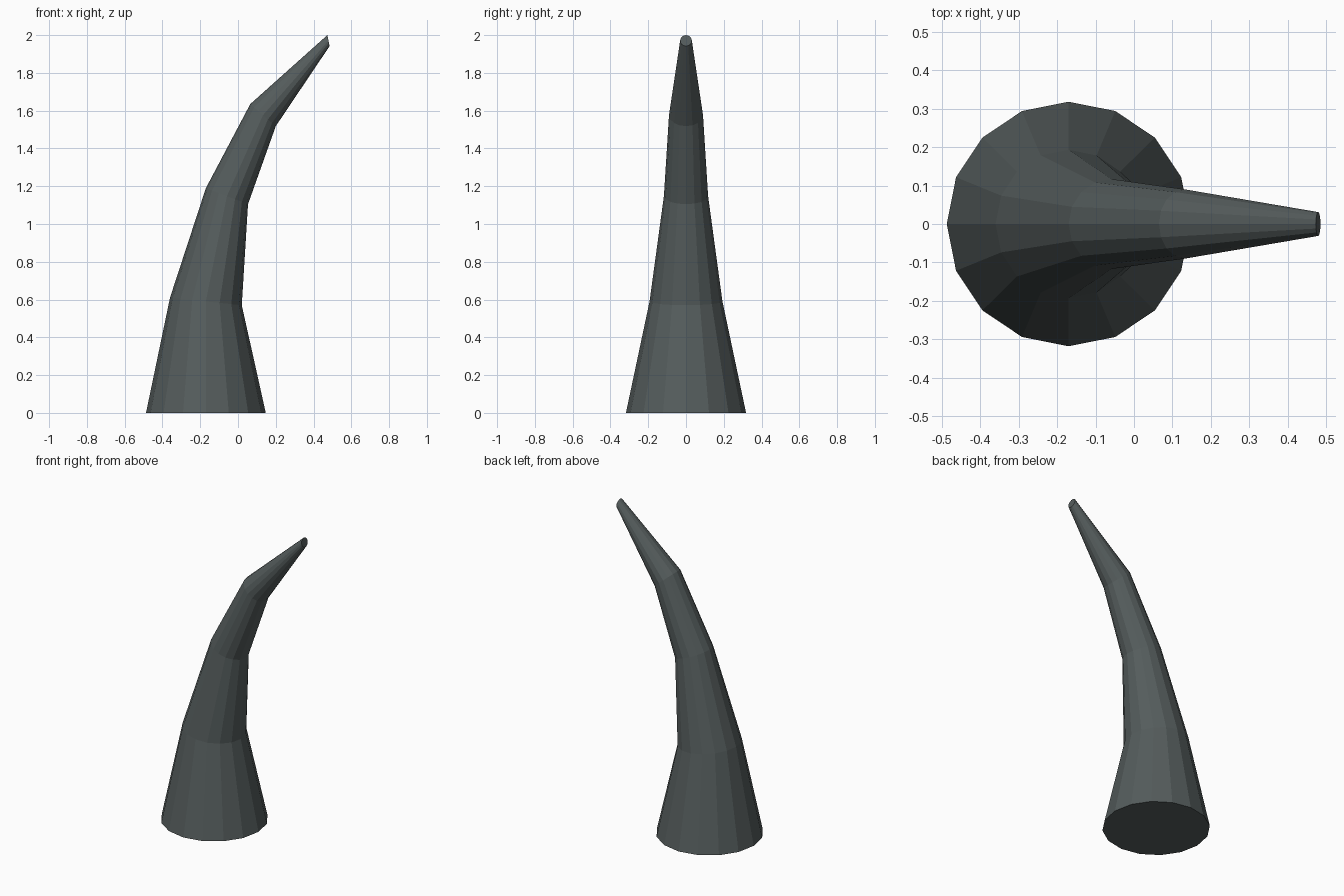
import bpy, bmesh
from math import cos, sin, tau

if "Cube" in bpy.data.objects:
    bpy.data.objects.remove(bpy.data.objects["Cube"])

SIDES = 16
# Each ring: outer edge (x, z), inner edge (x, z), half width in y
RINGS = [
    ((-0.487, 0.0), (0.147, 0.0), 0.318),
    ((-0.36, 0.61), (0.02, 0.57), 0.193),
    ((-0.17, 1.19), (0.053, 1.105), 0.117),
    ((0.065, 1.635), (0.20, 1.518), 0.09),
    ((0.473, 2.0), (0.485, 1.942), 0.031),
]

# Tapered, curved horn lofted through tilted rings
bm = bmesh.new()
loops = []
for (ax, az), (bx, bz), w in RINGS:
    loop = []
    for i in range(SIDES):
        c, s = cos(tau * i / SIDES), sin(tau * i / SIDES)
        loop.append(bm.verts.new(((ax + bx) / 2 + c * (bx - ax) / 2, s * w,
                                  (az + bz) / 2 + c * (bz - az) / 2)))
    loops.append(loop)
for lo, hi in zip(loops, loops[1:]):
    for i in range(SIDES):
        j = (i + 1) % SIDES
        bm.faces.new((lo[i], lo[j], hi[j], hi[i]))

# Flat base and cut tip
bm.faces.new(loops[0][::-1])
bm.faces.new(loops[-1])
bmesh.ops.recalc_face_normals(bm, faces=bm.faces)

mesh = bpy.data.meshes.new("horn")
bm.to_mesh(mesh)
bm.free()
horn = bpy.data.objects.new("horn", mesh)
bpy.context.collection.objects.link(horn)

# Dark grey-green surface
mat = bpy.data.materials.new("dark_horn")
mat.diffuse_color = (0.09, 0.108, 0.108, 1)
mat.use_nodes = True
mat.node_tree.nodes["Principled BSDF"].inputs["Base Color"].default_value = mat.diffuse_color
mesh.materials.append(mat)
